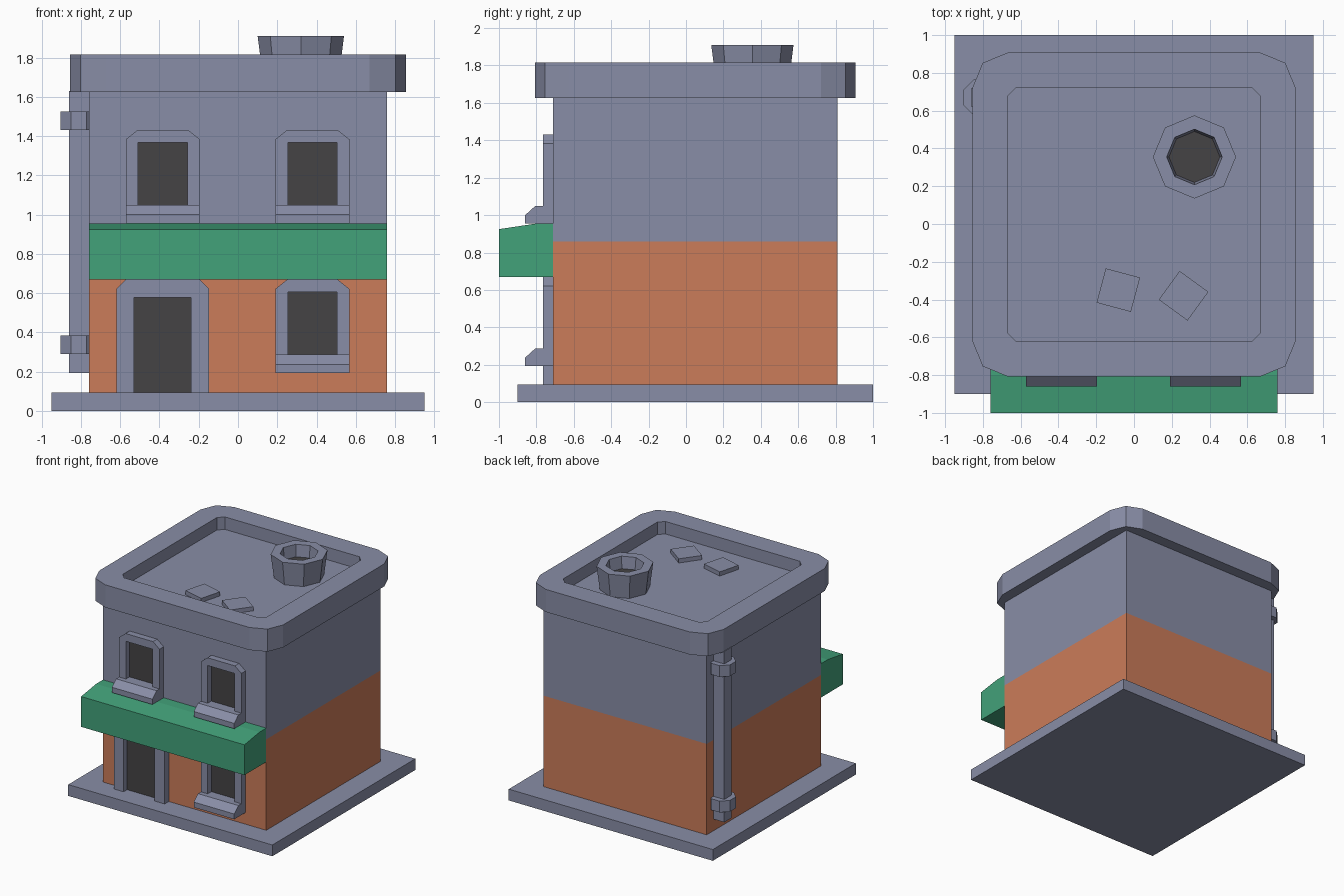
import bpy, bmesh, math
from mathutils import Matrix

if "Cube" in bpy.data.objects:
    bpy.data.objects.remove(bpy.data.objects["Cube"])


def material(name, rgb):
    m = bpy.data.materials.new(name)
    m.diffuse_color = (*rgb, 1)
    m.use_nodes = True
    m.node_tree.nodes["Principled BSDF"].inputs["Base Color"].default_value = m.diffuse_color
    return m


STONE = material("blue grey stone", (0.25, 0.27, 0.385))
BRICK = material("terracotta wall", (0.60, 0.20, 0.10))
GREEN = material("green awning", (0.055, 0.36, 0.195))
DARK = material("dark glass", (0.06, 0.057, 0.06))


def loft(name, rings, mats=(STONE,), rule=None):
    """Skin equal-length rings of 3D points and close both ends."""
    bm = bmesh.new()
    loops = [[bm.verts.new(p) for p in r] for r in rings]
    n = len(loops[0])
    for a, b in zip(loops, loops[1:]):
        for i in range(n):
            j = (i + 1) % n
            bm.faces.new((a[i], a[j], b[j], b[i]))
    bm.faces.new(loops[0][::-1])
    bm.faces.new(loops[-1])
    bmesh.ops.recalc_face_normals(bm, faces=bm.faces)
    if rule:
        bm.normal_update()
        for f in bm.faces:
            f.material_index = rule(f)
    me = bpy.data.meshes.new(name)
    bm.to_mesh(me)
    bm.free()
    for m in mats:
        me.materials.append(m)
    ob = bpy.data.objects.new(name, me)
    bpy.context.collection.objects.link(ob)
    return ob


def rect(x0, x1, y0, y1, z):
    return [(x0, y0, z), (x1, y0, z), (x1, y1, z), (x0, y1, z)]


def box(name, x0, x1, y0, y1, z0, z1, mat=STONE):
    return loft(name, [rect(x0, x1, y0, y1, z0), rect(x0, x1, y0, y1, z1)], (mat,))


def along_y(name, xz, y0, y1, mat=STONE):
    return loft(name, [[(x, y, z) for x, z in xz] for y in (y0, y1)], (mat,))


def along_x(name, yz, x0, x1, mat=STONE):
    return loft(name, [[(x, y, z) for y, z in yz] for x in (x0, x1)], (mat,))


def octagon(cx, cy, r, z, turn=0.0):
    return [(cx + r * math.cos(turn + i * math.pi / 4),
             cy + r * math.sin(turn + i * math.pi / 4), z) for i in range(8)]


def cut_rect(hx, hy, c, mid, z, cy=0.05):
    """Rectangle whose corners have three points: cut c, middle inset mid."""
    pts = []
    for sx, sy in ((1, 1), (-1, 1), (-1, -1), (1, -1)):
        corner = [(hx, hy - c), (hx - mid, hy - mid), (hx - c, hy)]
        if sx * sy < 0:
            corner.reverse()
        pts += [(sx * x, cy + sy * y, z) for x, y in corner]
    return pts


WALL, FRAME = -0.71, -0.765

# Base slab and two-tone walls
box("base_slab", -0.95, 0.95, -0.90, 1.0, 0, 0.095)
loft("walls", [rect(-0.76, 0.76, WALL, 0.81, z) for z in (0.09, 0.86, 1.63)],
     (BRICK, STONE), lambda f: int(f.calc_center_median().z > 0.86))

# Roof cap with sunken floor
loft("roof_cap", [cut_rect(0.855, 0.857, 0.185, 0.054, 1.625),
                  cut_rect(0.855, 0.857, 0.185, 0.054, 1.815),
                  cut_rect(0.67, 0.67, 0.045, 0.0225, 1.815),
                  cut_rect(0.67, 0.67, 0.045, 0.0225, 1.71)])

# Roof vent with dark bottom
loft("roof_vent", [octagon(0.32, 0.355, r, z) for r, z in
                   ((0.193, 1.70), (0.22, 1.91), (0.147, 1.91), (0.135, 1.81))],
     (STONE, DARK),
     lambda f: int(all(abs(v.co.z - 1.81) < 1e-4 for v in f.verts)))

# Loose roof tiles
for i, (x, y, deg) in enumerate(((-0.083, -0.35, -15), (0.2625, -0.38, -36))):
    t = box(f"roof_tile_{i + 1}", -0.094, 0.094, -0.094, 0.094, 0, 0.045)
    t.data.transform(Matrix.Translation((x, y, 1.70)) @ Matrix.Rotation(math.radians(deg), 4, 'Z'))

# Awning
along_x("awning", [(WALL, 0.67), (-1.0, 0.67), (-1.0, 0.925), (-0.80, 0.955), (WALL, 0.955)],
        -0.76, 0.76, GREEN)


def arch(name, x0, x1, z0, z1, p0, p1, pz, cx, cz):
    """Frame with cut top corners around a dark plate."""
    along_y(name + "_frame", [(x0, z0), (x0, z1 - cz), (x0 + cx, z1), (x1 - cx, z1),
                              (x1, z1 - cz), (x1, z0), (p1, z0), (p1, pz), (p0, pz), (p0, z0)],
            FRAME, WALL)
    box(name + "_pane", p0, p1, WALL - 0.008, WALL, z0, pz, DARK)


# Windows with sloped sills
for name, x, z in (("upper_left_window", -0.383, 0.955), ("upper_right_window", 0.379, 0.955),
                   ("lower_right_window", 0.379, 0.193)):
    arch(name, x - 0.188, x + 0.188, z + 0.095, z + 0.477,
         x - 0.125, x + 0.125, z + 0.412, 0.06, 0.048)
    along_x(name + "_sill", [(WALL, z), (-0.86, z), (-0.86, z + 0.045), (-0.805, z + 0.095),
                             (WALL, z + 0.095)], x - 0.188, x + 0.188)

# Door
arch("door", -0.62, -0.147, 0.095, 0.672, -0.53, -0.24, 0.577, 0.05, 0.05)

# Drainpipe with brackets
box("drainpipe", -0.86, -0.755, 0.62, 0.72, 0.193, 1.63)
for name, z in (("lower_pipe_bracket", 0.29), ("upper_pipe_bracket", 1.43)):
    r = 0.095 / math.cos(math.pi / 8)
    loft(name, [octagon(-0.81, 0.67, r, h, math.pi / 8) for h in (z, z + 0.095)])
